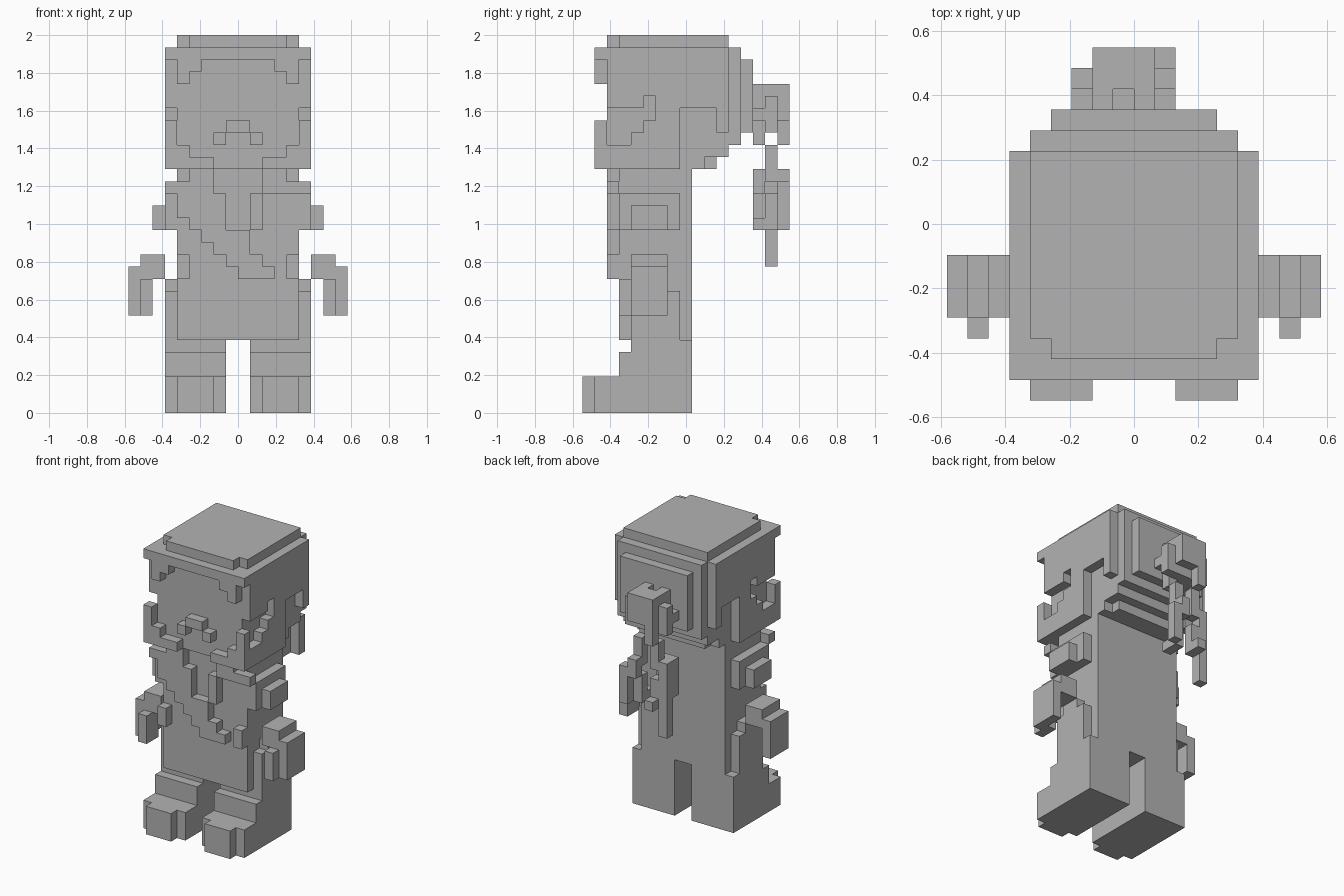
import bpy
import bmesh
from mathutils import Vector

default_cube = bpy.data.objects.get("Cube")
if default_cube:
    bpy.data.objects.remove(default_cube, do_unlink=True)

UNIT = 2 / 31                     # size of one block
DEPTH_OFFSET = 8.5                # block rows are counted from the front

grey = bpy.data.materials.new("plain_grey")
grey.use_nodes = True
grey.diffuse_color = (0.45, 0.45, 0.45, 1)
shader = next(n for n in grey.node_tree.nodes if n.type == 'BSDF_PRINCIPLED')
shader.inputs["Base Color"].default_value = grey.diffuse_color

DIRECTIONS = [Vector(d) for d in
              ((1, 0, 0), (-1, 0, 0), (0, 1, 0), (0, -1, 0), (0, 0, 1), (0, 0, -1))]


def box(x, y, z):
    """Block cells inside three half-open ranges."""
    return {(i, j, k) for i in range(*x) for j in range(*y) for k in range(*z)}


def flip(cells):
    """Mirror cells across the middle."""
    return {(-1 - i, j, k) for i, j, k in cells}


def build(name, cells):
    """Make one object from the outer faces of a group of blocks."""
    bm = bmesh.new()
    for cell in cells:
        centre = Vector(cell) + Vector((0.5, 0.5 - DEPTH_OFFSET, 0.5))
        for d in DIRECTIONS:
            if tuple(int(c + s) for c, s in zip(cell, d)) in cells:
                continue
            u = Vector((d.y, d.z, d.x))
            v = d.cross(u)
            ring = [centre + (d + a * u + b * v) / 2
                    for a, b in ((-1, -1), (1, -1), (1, 1), (-1, 1))]
            bm.faces.new([bm.verts.new(p * UNIT) for p in ring])
    bmesh.ops.remove_doubles(bm, verts=bm.verts[:], dist=UNIT / 100)
    bmesh.ops.dissolve_limit(bm, angle_limit=0.01, verts=bm.verts[:], edges=bm.edges[:])
    mesh = bpy.data.meshes.new(name)
    bm.to_mesh(mesh)
    bm.free()
    mesh.materials.append(grey)
    obj = bpy.data.objects.new(name, mesh)
    bpy.context.collection.objects.link(obj)
    return obj


def build_pair(name, cells):
    build("left_" + name, cells)
    build("right_" + name, flip(cells))


# Legs with stepped shoes and raised hips
leg = box((1, 6), (1, 9), (0, 3)) | box((2, 5), (0, 1), (0, 3))
leg |= box((1, 6), (3, 9), (3, 5)) | box((1, 6), (4, 9), (5, 6))
build_pair("leg", leg)
build_pair("hip", box((5, 6), (4, 8), (6, 10)) | box((5, 6), (5, 7), (10, 11)))

# Torso
build("torso", box((-5, 5), (3, 9), (6, 20)))

# Sleeves and hands
sleeve = box((5, 6), (3, 8), (15, 18)) | box((6, 7), (4, 7), (15, 17))
build_pair("sleeve", sleeve)
hand = box((6, 8), (4, 7), (11, 13)) | box((8, 9), (4, 7), (8, 12))
hand |= box((7, 8), (3, 5), (8, 11))
build_pair("hand", hand)
build_pair("belt_pouch", box((4, 5), (2, 3), (11, 13)))

# Diagonal sash, one step per row from the bottom up
sash = set()
for row, (start, end) in enumerate([(0, 3), (-1, 2), (-2, 1), (-3, 1), (-4, -1),
                                    (-5, -1), (-5, -1), (-5, -2), (-4, -2)]):
    sash |= box((start, end), (2, 3), (11 + row, 12 + row))
build("sash", sash)
build("lapel", box((1, 2), (2, 3), (15, 18)) | box((2, 3), (2, 3), (18, 20)))
build_pair("collar", box((3, 6), (2, 3), (18, 19)) | box((2, 4), (2, 3), (19, 20)))

# Head core, with stepped back and crown
head = box((-5, 5), (2, 12), (21, 30)) | box((-5, 5), (2, 10), (20, 21))
head |= box((-4, 4), (10, 11), (20, 21))
head |= box((-5, 5), (3, 12), (30, 31)) | box((-4, 4), (2, 3), (30, 31))
build("head", head)
build("hair_back", box((-5, 5), (12, 13), (22, 30)) | box((-4, 4), (13, 14), (23, 29)))

# Side hair with a cheek cut and an arch behind it
side = box((5, 6), (2, 12), (20, 30))
side -= box((5, 6), (8, 11), (20, 25)) | box((5, 6), (11, 12), (20, 23))
for step, (low, high) in enumerate([(22, 25), (22, 25), (23, 25), (24, 26)]):
    side -= box((5, 6), (2 + step, 3 + step), (low, high))
build_pair("side_hair", side)

# Fringe
fringe = box((-6, 6), (1, 2), (29, 30))
lock = box((3, 5), (1, 2), (28, 29)) | box((4, 5), (1, 2), (27, 28))
build("fringe", fringe | lock | flip(lock))

# Nose bridge and jaw
nose = box((0, 1), (1, 2), (23, 24)) | box((1, 2), (1, 2), (22, 23))
build("nose", nose | flip(nose))
jaw = box((5, 6), (1, 2), (20, 24)) | box((4, 6), (1, 2), (20, 22))
build_pair("jaw", jaw | box((2, 4), (1, 2), (20, 21)))

# Tail of hair: a knot, then two twisting strands
knot = box((-2, 1), (14, 16), (23, 27)) | box((-3, 2), (15, 16), (23, 26))
knot |= box((-2, 1), (16, 17), (24, 27)) | box((-3, 2), (14, 15), (24, 25))
knot -= box((-1, 0), (14, 15), (26, 27))
build("hair_knot", knot)


def strand(x, top, bottom, phase):
    cells = set()
    for k in range(bottom, top):
        turn = ((k + phase) // 2) % 4
        y = 14 + (1, 2, 1, 0)[turn]
        cells |= box((x, x + 1), (y, y + 1), (k, k + 1))
        if k % 2:
            cells |= box((x, x + 1), (15, 16), (k, k + 1))
    return cells


build("left_strand", strand(0, 24, 15, 0) | box((1, 2), (16, 17), (15, 19)))
build("right_strand", strand(-2, 24, 15, 4) | box((-3, -2), (14, 16), (16, 20)))
build("strand_tip", box((-3, -2), (15, 16), (12, 16)))
